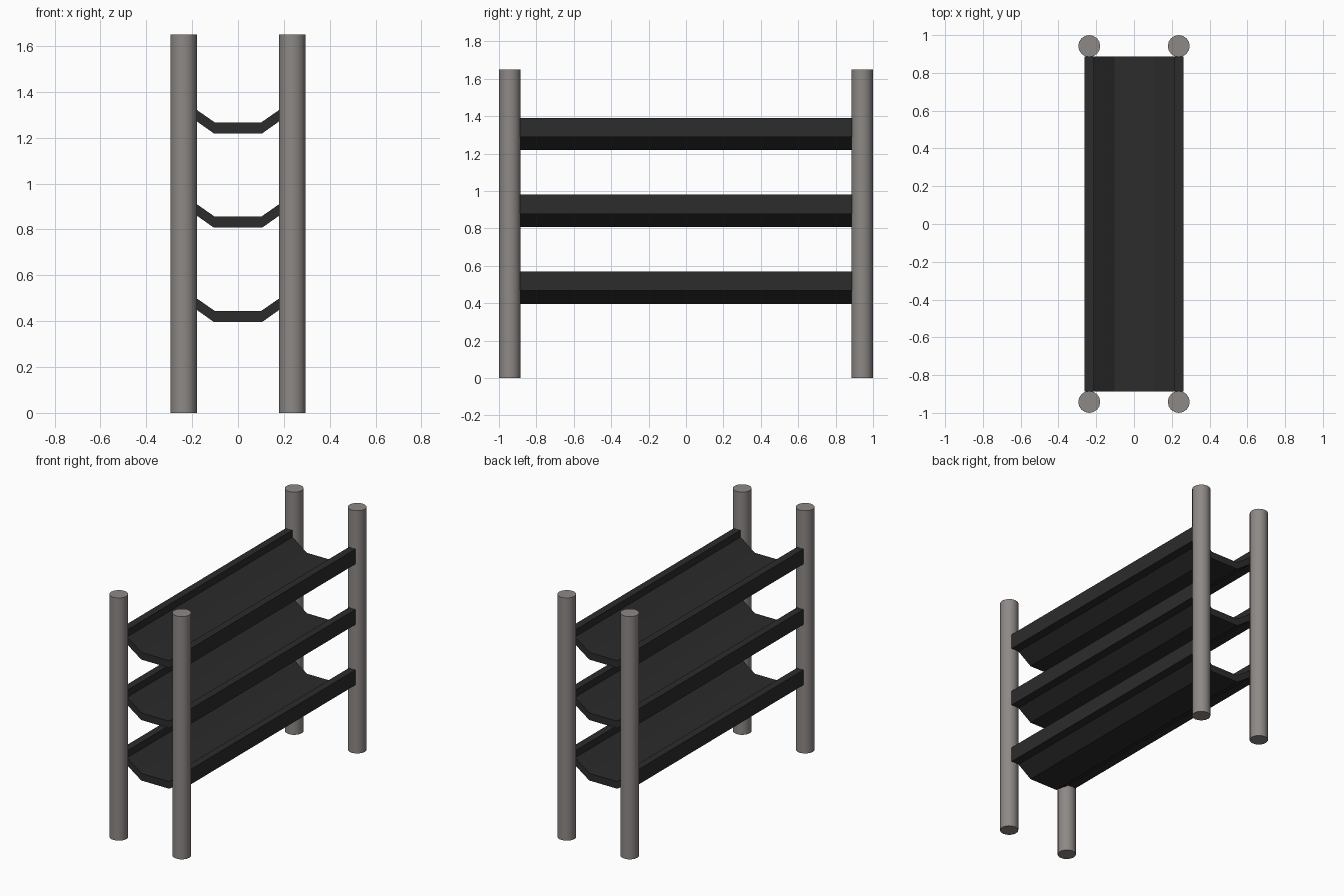
import bpy, bmesh

if "Cube" in bpy.data.objects:
    bpy.data.objects.remove(bpy.data.objects["Cube"])

def material(name, color):
    m = bpy.data.materials.new(name)
    m.diffuse_color = (*color, 1)
    m.use_nodes = True
    m.node_tree.nodes["Principled BSDF"].inputs["Base Color"].default_value = m.diffuse_color
    return m

post_mat = material("post_grey", (0.27, 0.25, 0.24))
shelf_mat = material("shelf_black", (0.025, 0.025, 0.025))

# Four round corner posts
POST_R, POST_H = 0.058, 1.65
for sx, side in ((-1, "left"), (1, "right")):
    for sy, end in ((-1, "front"), (1, "back")):
        bpy.ops.mesh.primitive_cylinder_add(
            vertices=16, radius=POST_R, depth=POST_H,
            location=(sx * 0.237, sy * 0.942, POST_H / 2))
        post = bpy.context.object
        post.name = f"{end}_{side}_post"
        post.data.materials.append(post_mat)
        bpy.ops.object.shade_smooth_by_angle()

# Trough cross-section, right half (x, z): flat base, sloped side, upright lip
half = [(0.106, 0), (0.205, 0.07), (0.263, 0.07), (0.263, 0.172),
        (0.213, 0.172), (0.213, 0.125), (0.102, 0.048)]
profile = half + [(-x, z) for x, z in reversed(half)]

def trough(name, z0, half_len=0.888):
    bm = bmesh.new()
    face = bm.faces.new([bm.verts.new((x, -half_len, z0 + z)) for x, z in profile])
    out = bmesh.ops.extrude_face_region(bm, geom=[face])
    verts = [v for v in out["geom"] if isinstance(v, bmesh.types.BMVert)]
    bmesh.ops.translate(bm, verts=verts, vec=(0, 2 * half_len, 0))
    bmesh.ops.recalc_face_normals(bm, faces=bm.faces)
    mesh = bpy.data.meshes.new(name)
    bm.to_mesh(mesh)
    bm.free()
    mesh.materials.append(shelf_mat)
    obj = bpy.data.objects.new(name, mesh)
    bpy.context.collection.objects.link(obj)

# Three stacked trough shelves
for i, level in enumerate(("lower", "middle", "upper")):
    trough(f"{level}_shelf", 0.397 + 0.411 * i)
